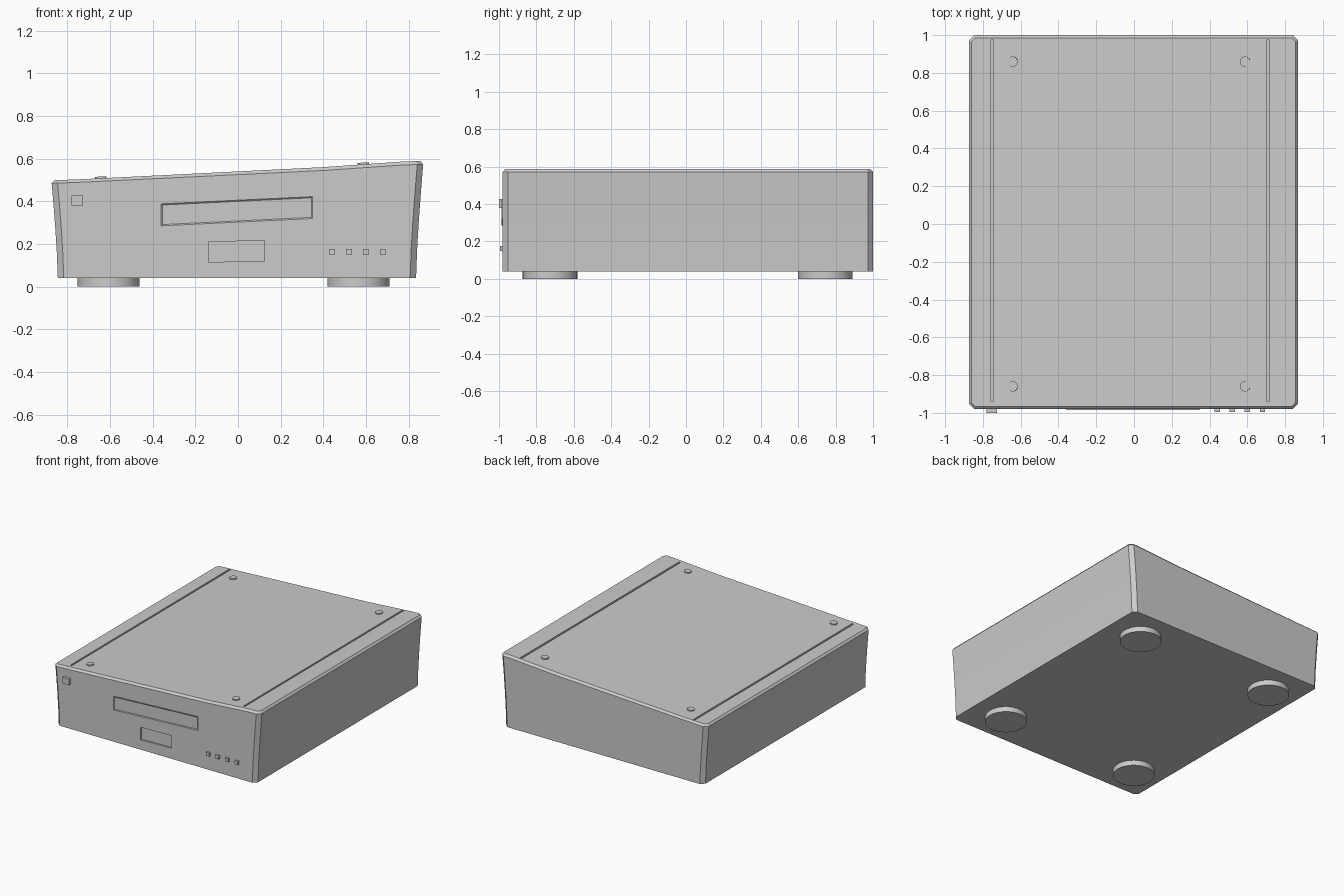
import bpy, bmesh
from mathutils import Vector

if "Cube" in bpy.data.objects:
    bpy.data.objects.remove(bpy.data.objects["Cube"])

FRONT, BACK, BASE = -0.98, 1.0, 0.04


def top(x):
    """Height of the slanted lid at x."""
    pts = [(-0.9, 0.497), (-0.72, 0.504), (0.4, 0.56), (0.78, 0.587), (0.9, 0.59)]
    for (a, za), (b, zb) in zip(pts, pts[1:]):
        if x <= b:
            return za + (zb - za) * (x - a) / (b - a)
    return pts[-1][1]


def finish(name, bm):
    bmesh.ops.recalc_face_normals(bm, faces=bm.faces)
    me = bpy.data.meshes.new(name)
    bm.to_mesh(me)
    bm.free()
    ob = bpy.data.objects.new(name, me)
    bpy.context.collection.objects.link(ob)
    return ob


def box_mesh(x, y, z, slope=0.0):
    bm = bmesh.new()
    bmesh.ops.create_cube(bm, size=1)
    for v in bm.verts:
        v.co = Vector([(a + b) / 2 + c * (b - a) for (a, b), c in zip((x, y, z), v.co)])
        v.co.z += slope * (v.co.x - x[0])
    return bm


def disc(name, x, y, z, r, depth, tilt=0.0):
    bpy.ops.mesh.primitive_cylinder_add(vertices=48, radius=r, depth=depth,
                                        location=(x, y, z), rotation=(0, tilt, 0))
    ob = bpy.context.object
    ob.name = name
    bpy.ops.object.shade_smooth_by_angle(angle=0.6)


# Case: chamfered box, sliced and warped to the slanted lid and flared sides
bm = box_mesh((-0.845, 0.835), (FRONT, BACK), (BASE, 0.54))
upright = [e for e in bm.edges if abs(e.verts[0].co.z - e.verts[1].co.z) > 0.1]
bmesh.ops.bevel(bm, geom=upright, offset=0.028, segments=1, affect='EDGES')
rim = [e for e in bm.edges if all(v.co.z > 0.53 for v in e.verts)]
bmesh.ops.bevel(bm, geom=rim, offset=0.015, segments=1, affect='EDGES')
cuts = [((x, 0, 0), (1, 0, 0)) for x in (-0.72, 0.4, 0.78)]
cuts += [((0, 0, z), (0, 0, 1)) for z in (0.17, 0.29, 0.41)]
for co, no in cuts:
    bmesh.ops.bisect_plane(bm, geom=bm.verts[:] + bm.edges[:] + bm.faces[:],
                           plane_co=co, plane_no=no)
for v in bm.verts:
    t = max(0.0, (v.co.z - BASE) / 0.5)
    x = v.co.x
    if abs(x) > 0.8:
        v.co.x += (0.035 if x > 0 else -0.03) * t ** 1.4
    v.co.z = BASE + t * (top(v.co.x) - BASE)
case = finish("case", bm)

# Lid grooves and the recessed front slot
cutters = [finish("groove_cutter", box_mesh((x - 0.007, x + 0.007), (-0.94, 0.975),
                                            (top(x) - 0.02, 0.7))) for x in (-0.75, 0.71)]
cutters.append(finish("slot_cutter", box_mesh((-0.138, 0.125), (-1.1, FRONT + 0.012),
                                              (0.115, 0.21), 0.02)))
for c in cutters:
    c.hide_render = True
    c.hide_viewport = True
    m = case.modifiers.new("cut", 'BOOLEAN')
    m.object = c
    m.operation = 'DIFFERENCE'
    m.solver = 'EXACT'

# Display window with raised rim, following the lid slant
bm = box_mesh((-0.36, 0.35), (FRONT - 0.006, FRONT + 0.01), (0.285, 0.388), 0.048)
bm.normal_update()
face = min(bm.faces, key=lambda f: f.calc_center_median().y)
bmesh.ops.inset_region(bm, faces=[face], thickness=0.008)
bmesh.ops.translate(bm, verts=face.verts[:], vec=(0, 0.004, 0))
finish("display_window", bm)

# Power button and four small buttons
finish("power_button", box_mesh((-0.78, -0.726), (-1.0, FRONT + 0.01), (0.38, 0.427)))
for i in range(4):
    x = 0.44 + i * 0.08
    finish("small_button", box_mesh((x - 0.014, x + 0.014), (-0.995, FRONT + 0.01),
                                    (0.15, 0.177)))

# Feet and lid screws
for x in (-0.607, 0.565):
    for y in (-0.727, 0.745):
        disc("foot", x, y, 0.0225, 0.146, 0.045)
for x in (-0.643, 0.588):
    for y in (-0.86, 0.86):
        disc("lid_screw", x, y, top(x) + 0.001, 0.027, 0.014, -0.055)
